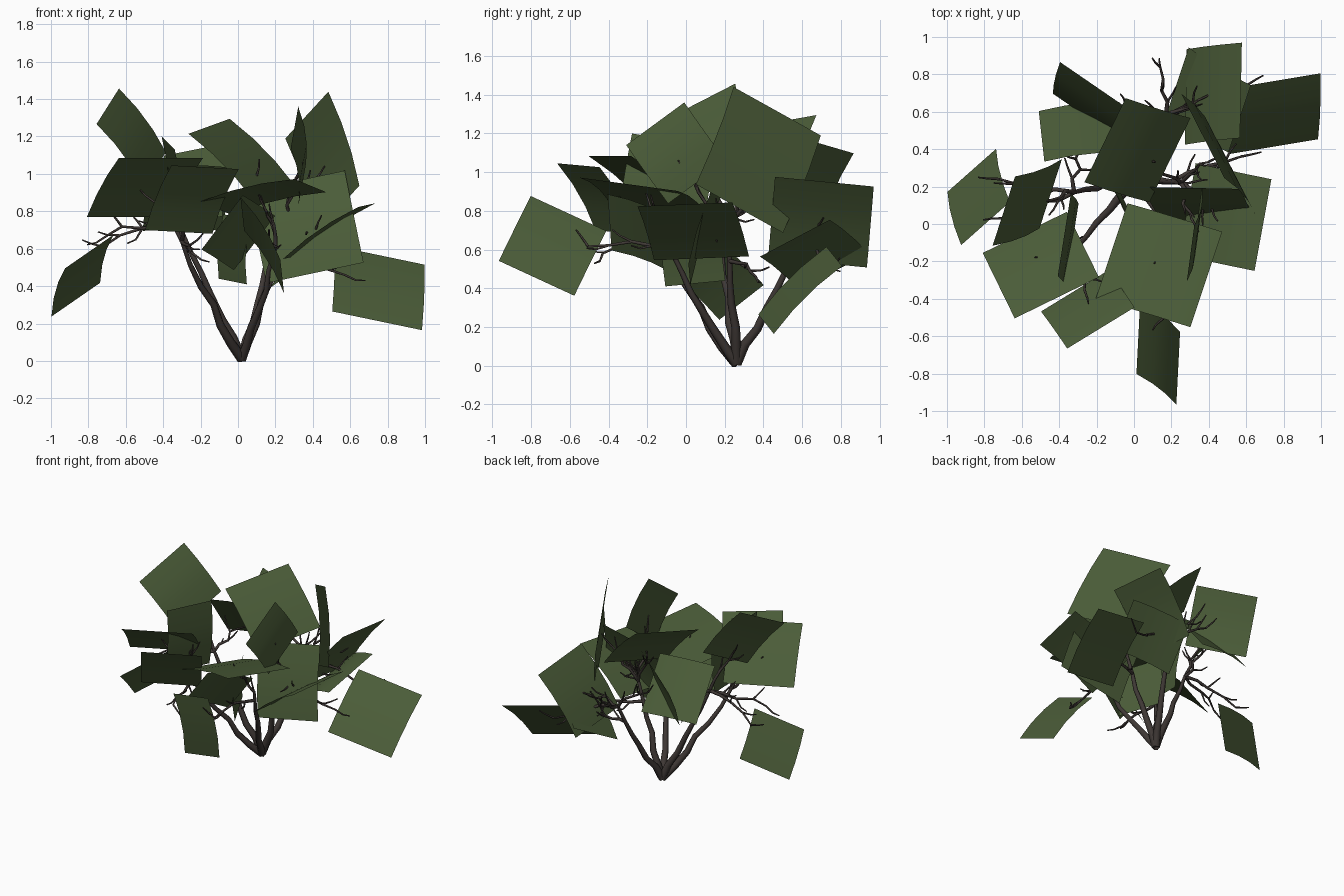
import bpy, random
from math import sin, cos, radians
from mathutils import Vector

if "Cube" in bpy.data.objects:
    bpy.data.objects.remove(bpy.data.objects["Cube"])

random.seed(4)

def material(name, rgb):
    m = bpy.data.materials.new(name)
    m.diffuse_color = (*rgb, 1)
    m.use_nodes = True
    m.node_tree.nodes["Principled BSDF"].inputs["Base Color"].default_value = m.diffuse_color
    return m

BARK = material("bark", (0.05, 0.04, 0.036))
LEAF = material("leaf_green", (0.07, 0.108, 0.04))

def leaf_card(name, a, b, roll, bulge=0.02, n=3):
    """Slightly arched square on edge a-b, rolled about that edge. Returns its centre."""
    a, b = Vector(a), Vector(b)
    u = b - a
    flat = u.cross(Vector((0, 0, 1))).normalized()
    rise = flat.cross(u.normalized())
    v = u.length * (cos(radians(roll)) * flat + sin(radians(roll)) * rise)
    nrm = u.cross(v).normalized()
    flip = nrm.z < 0
    if flip:
        nrm = -nrm
    verts = [a + u * i / n + v * j / n + nrm * bulge * (4 * (j / n) * (1 - j / n) - 0.4)
             for j in range(n + 1) for i in range(n + 1)]
    faces = []
    for j in range(n):
        for i in range(n):
            k = j * (n + 1) + i
            f = (k, k + 1, k + n + 2, k + n + 1)
            faces.append(f[::-1] if flip else f)
    me = bpy.data.meshes.new(name)
    me.from_pydata(verts, [], faces)
    for p in me.polygons:
        p.use_smooth = True
    me.materials.append(LEAF)
    bpy.context.collection.objects.link(bpy.data.objects.new(name, me))
    return a + (u + v) / 2

def branches(name, paths, r0, r1):
    """Tapered tubes along point paths."""
    cu = bpy.data.curves.new(name, 'CURVE')
    cu.dimensions = '3D'
    cu.bevel_depth = 1.0
    cu.bevel_resolution = 1
    cu.use_fill_caps = True
    for pts in paths:
        sp = cu.splines.new('POLY')
        sp.points.add(len(pts) - 1)
        for k, p in enumerate(pts):
            sp.points[k].co = (*p, 1)
            sp.points[k].radius = r0 + (r1 - r0) * k / (len(pts) - 1)
    cu.materials.append(BARK)
    bpy.context.collection.objects.link(bpy.data.objects.new(name, cu))

def grow(start, end, steps, wobble, lift):
    """Path from start to end that steepens by lift and wanders by wobble."""
    start, end = Vector(start), Vector(end)
    pts = []
    for k in range(steps + 1):
        t = k / steps
        p = start.lerp(end, t)
        p.z += lift * 4 * t * (1 - t)
        if 0 < k < steps:
            p += Vector([random.uniform(-wobble, wobble) for _ in range(3)])
        pts.append(p)
    return pts

# foliage cards: two corners and the roll about the edge between them
cards = [
    ((-0.67, 0.12, 0.68), (-0.93, -0.11, 0.5), -48),
    ((0.52, 0.72, 0.62), (1.0, 0.8, 0.52), -46),
    ((0.49, 0.25, 1.44), (0.26, 0.7, 1.19), -84),
    ((-0.63, 0.25, 1.46), (-0.75, -0.12, 1.27), -119),
    ((-0.04, 0.67, 1.3), (-0.26, 0.22, 1.22), -135),
    ((0.33, -0.01, 1.36), (0.29, -0.31, 1.14), -92),
    ((-0.4, -0.28, 1.2), (-0.33, 0.16, 1.13), -84),
    ((0.56, 0.46, 0.98), (0.57, 0.97, 0.93), -125),
    ((0.62, 0.74, 0.76), (0.5, 0.38, 0.57), -27),
    ((0.73, 0.24, 0.85), (0.64, -0.25, 0.83), -34),
    ((-0.4, 0.86, 1.1), (-0.05, 0.62, 1.17), -68),
    ((-0.64, -0.5, 1.09), (-0.19, -0.28, 1.09), -141),
    ((-0.51, 0.61, 0.7), (-0.48, 0.34, 1.04), 180),
    ((0.05, 0.19, 0.91), (0.57, 0.18, 1.02), -71),
    ((0.3, -0.55, 0.98), (0.47, -0.04, 0.91), -167),
    ((-0.36, -0.66, 1.05), (0.0, -0.44, 1.03), -125),
    ((0.02, -0.8, 0.88), (0.04, -0.41, 0.7), -59),
    ((0.04, -0.11, 0.41), (-0.11, 0.2, 0.44), 88),
    ((-0.2, -0.38, 0.6), (0.02, -0.4, 0.89), -150),
]
centres = [leaf_card(f"leaf_card_{i + 1}", *c) for i, c in enumerate(cards)]

# main stems fanning out from one foot
foot = (0.02, 0.26, 0.012)
tips = [(-0.3, -0.12, 0.64), (-0.32, 0.17, 0.74), (0.17, 0.58, 0.64),
        (0.2, -0.08, 0.6), (0.25, 0.22, 0.68)]
stems = [grow(foot, t, 6, 0.012, -0.03) for t in tips]
branches("stems", stems, 0.028, 0.011)

# side limbs reach from the nearest stem towards each of the upper leaf cards
joints = [p for s in stems for p in s[3:]]
limbs = []
for c in centres[2:17]:
    j = min(joints, key=lambda p: (p - c).length + 0.6 * max(0, p.z + 0.05 - c.z))
    limbs.append(grow(j, j.lerp(c, 0.7), 4, 0.02, 0.02))

# and a few bare limbs spread low on both sides
bare = [(-0.7, 0.03, 0.67), (-0.72, 0.24, 0.61), (-0.25, -0.43, 0.58),
        (0.14, 0.84, 0.75), (0.57, 0.36, 0.46), (0.6, 0.74, 0.5)]
for e in map(Vector, bare):
    j = min(joints, key=lambda p: (p - e).length)
    limbs.append(grow(j, e, 4, 0.02, 0.02))
branches("limbs", limbs, 0.012, 0.006)

# short twigs along the limbs
twigs = []
for path in limbs:
    for p0, p in zip(path, path[1:]):
        dirn = (p - p0).normalized()
        side = Vector([random.uniform(-0.8, 0.8) for _ in range(3)])
        d1 = (dirn + side + Vector((0, 0, 0.2))).normalized()
        d2 = (d1 + dirn * 0.4 + Vector((0, 0, 0.5))).normalized()
        twigs.append([p, p + d1 * 0.07, p + d1 * 0.07 + d2 * 0.05])
branches("twigs", twigs, 0.007, 0.004)
